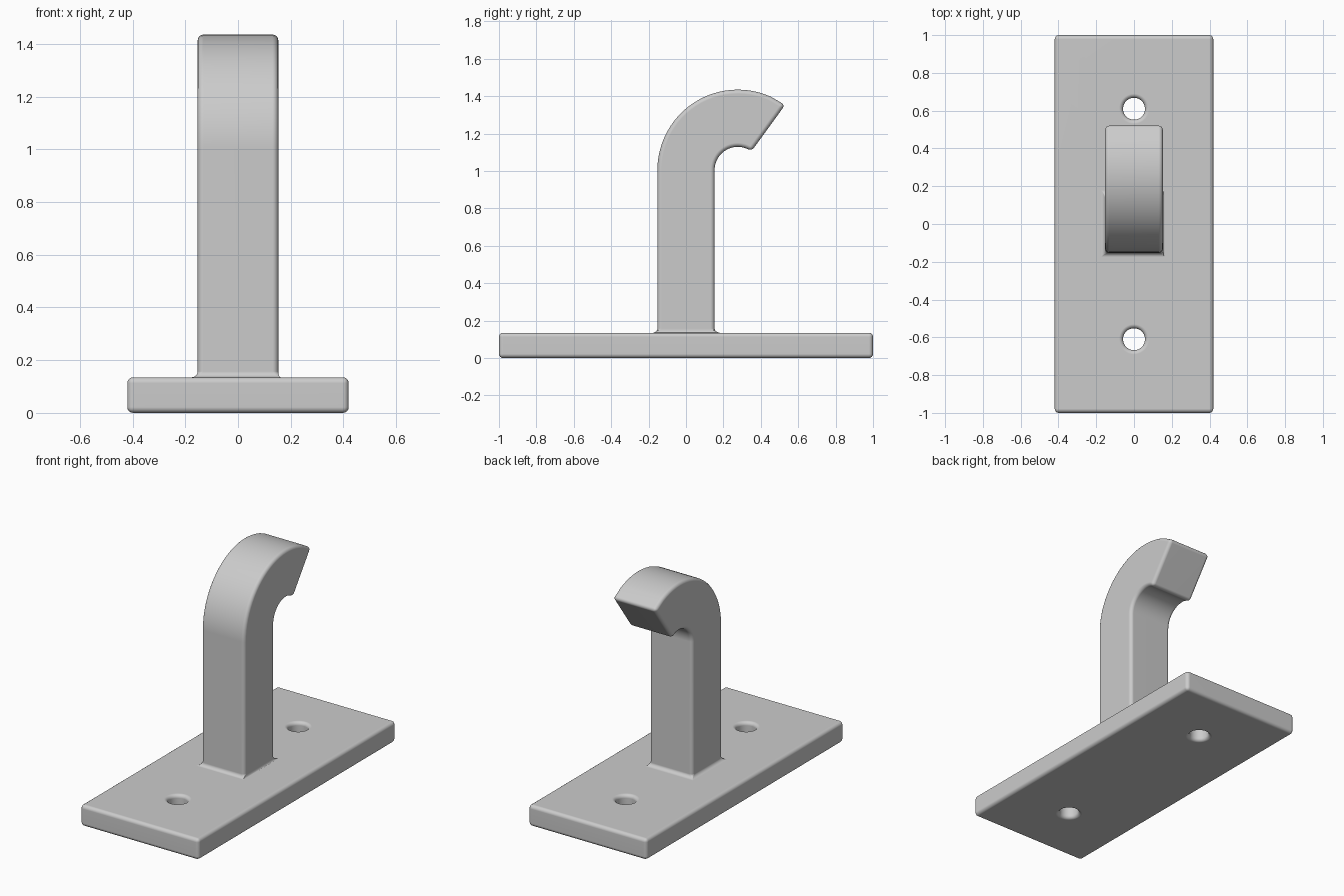
import bpy, bmesh, math
from mathutils import Matrix

cube = bpy.data.objects.get("Cube")
if cube:
    bpy.data.objects.remove(cube, do_unlink=True)

grey = bpy.data.materials.new("plain_grey")
grey.use_nodes = True
colour = (0.6, 0.6, 0.6, 1)
grey.diffuse_color = colour
grey.node_tree.nodes["Principled BSDF"].inputs["Base Color"].default_value = colour

PLATE_TOP = 0.135
HALF = 0.153          # half thickness of the bar
BEND_Y, BEND_Z = 0.277, 1.005


def add_object(name, bm):
    bmesh.ops.recalc_face_normals(bm, faces=bm.faces)
    mesh = bpy.data.meshes.new(name)
    bm.to_mesh(mesh)
    bm.free()
    mesh.materials.append(grey)
    obj = bpy.data.objects.new(name, mesh)
    bpy.context.collection.objects.link(obj)
    return obj


def combine(target, other, operation):
    mod = target.modifiers.new(operation.lower(), 'BOOLEAN')
    mod.operation, mod.object, mod.solver = operation, other, 'EXACT'
    bpy.ops.object.modifier_apply(modifier=mod.name)
    bpy.data.objects.remove(other, do_unlink=True)


# mounting plate
bm = bmesh.new()
bmesh.ops.create_cube(bm, size=1, matrix=Matrix.Translation((0, 0, PLATE_TOP / 2))
                      @ Matrix.Diagonal((0.84, 2, PLATE_TOP, 1)))
hook = add_object("mounting_plate_with_hook", bm)
bpy.context.view_layer.objects.active = hook
hook.select_set(True)

# curved bar: side profile swept across x
angles = [54] + [66 + 114 * i / 24 for i in range(25)]


def arc(radius):
    return [(BEND_Y + radius * math.cos(math.radians(a)),
             BEND_Z + radius * math.sin(math.radians(a))) for a in angles]


outer, inner = arc(BEND_Y + HALF), arc(BEND_Y - HALF)
profile = outer + [(-HALF, 0.05), (HALF, 0.05)] + inner[::-1]
bm = bmesh.new()
side = bm.faces.new([bm.verts.new((-HALF, y, z)) for y, z in profile])
swept = bmesh.ops.extrude_face_region(bm, geom=[side], use_keep_orig=True)["geom"]
bmesh.ops.translate(bm, vec=(2 * HALF, 0, 0),
                    verts=[g for g in swept if isinstance(g, bmesh.types.BMVert)])
combine(hook, add_object("curved_bar", bm), 'UNION')

# screw holes
for y in (-0.61, 0.61):
    bm = bmesh.new()
    bmesh.ops.create_cone(bm, cap_ends=True, segments=40, radius1=0.058, radius2=0.058,
                          depth=0.6, matrix=Matrix.Translation((0, y, 0)))
    cutter = add_object("screw_hole_cutter", bm)
    cutter.hide_render = True
    combine(hook, cutter, 'DIFFERENCE')

# rounded edges and fillets
bevel = hook.modifiers.new("rounded_edges", 'BEVEL')
bevel.width, bevel.segments = 0.022, 4
bevel.limit_method, bevel.angle_limit = 'ANGLE', math.radians(40)
bevel.use_clamp_overlap = False
bpy.ops.object.modifier_apply(modifier=bevel.name)
bpy.ops.object.shade_smooth_by_angle(angle=math.radians(40))
normals = hook.modifiers.new("flat_face_normals", 'WEIGHTED_NORMAL')
normals.keep_sharp = True
